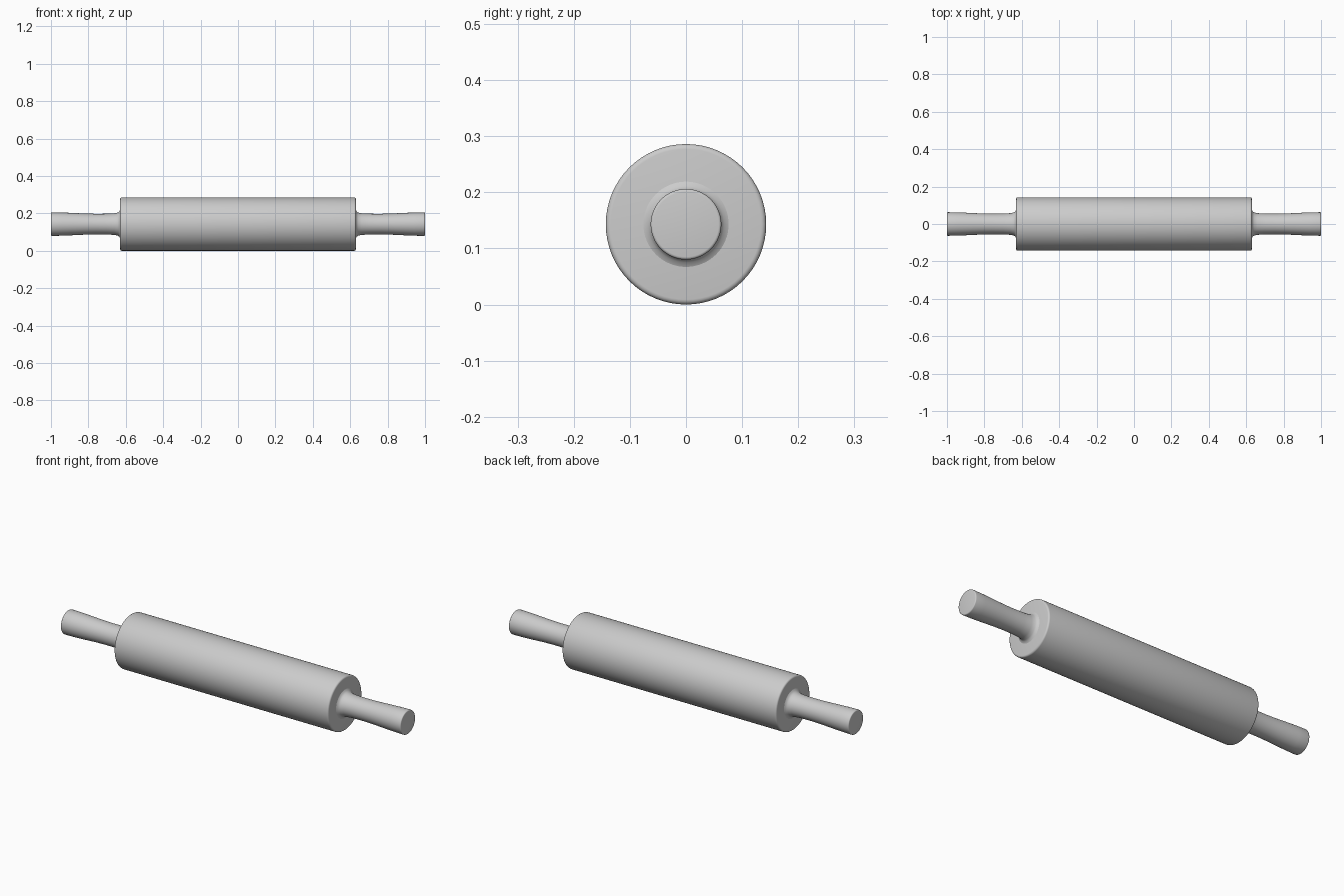
import bpy, bmesh, math

cube = bpy.data.objects.get("Cube")
if cube:
    bpy.data.objects.remove(cube, do_unlink=True)

RADIUS = 0.143
SEGMENTS = 64

grey = bpy.data.materials.new("plain grey")
grey.use_nodes = True
colour = (0.6, 0.6, 0.6, 1)
grey.diffuse_color = colour
grey.node_tree.nodes["Principled BSDF"].inputs["Base Color"].default_value = colour


def lathe(name, profile):
    """Spin (x, radius) points around the long axis; ends must sit on the axis."""
    bm = bmesh.new()
    verts = [bm.verts.new((x, 0, r)) for x, r in profile]
    edges = [bm.edges.new(pair) for pair in zip(verts, verts[1:])]
    bmesh.ops.spin(bm, geom=verts + edges, axis=(1, 0, 0), cent=(0, 0, 0),
                   angle=math.tau, steps=SEGMENTS)
    bmesh.ops.remove_doubles(bm, verts=bm.verts, dist=0.00001)
    bmesh.ops.recalc_face_normals(bm, faces=bm.faces)
    mesh = bpy.data.meshes.new(name)
    bm.to_mesh(mesh)
    bm.free()
    mesh.materials.append(grey)
    obj = bpy.data.objects.new(name, mesh)
    obj.location.z = RADIUS
    bpy.context.collection.objects.link(obj)
    bpy.ops.object.select_all(action="DESELECT")
    obj.select_set(True)
    bpy.context.view_layer.objects.active = obj
    bpy.ops.object.shade_smooth_by_angle(angle=math.radians(40))
    return obj


def rounded(x, r, size, steps=4):
    """Outer corner arc, running from the side wall to the end face."""
    arc = [math.pi / 2 * i / steps for i in range(steps + 1)]
    return [(x - size + size * math.sin(a), r - size + size * math.cos(a)) for a in arc]


# Rolling barrel with softly rounded rims
rim = rounded(0.63, RADIUS, 0.009)
lathe("barrel", [(-0.63, 0)] + [(-x, r) for x, r in reversed(rim)] + rim + [(0.63, 0)])

# Waisted handles, flared into the barrel and rounded at the tips
grip = [(0.62, 0.08), (0.63, 0.076), (0.634, 0.068), (0.642, 0.062), (0.66, 0.058),
        (0.70, 0.0555), (0.76, 0.055), (0.82, 0.0565), (0.88, 0.0595), (0.94, 0.062)]
grip = [(0.62, 0)] + grip + rounded(1.0, 0.063, 0.005) + [(1.0, 0)]
for side, name in ((1, "left_handle"), (-1, "right_handle")):
    lathe(name, [(side * x, r) for x, r in grip])
